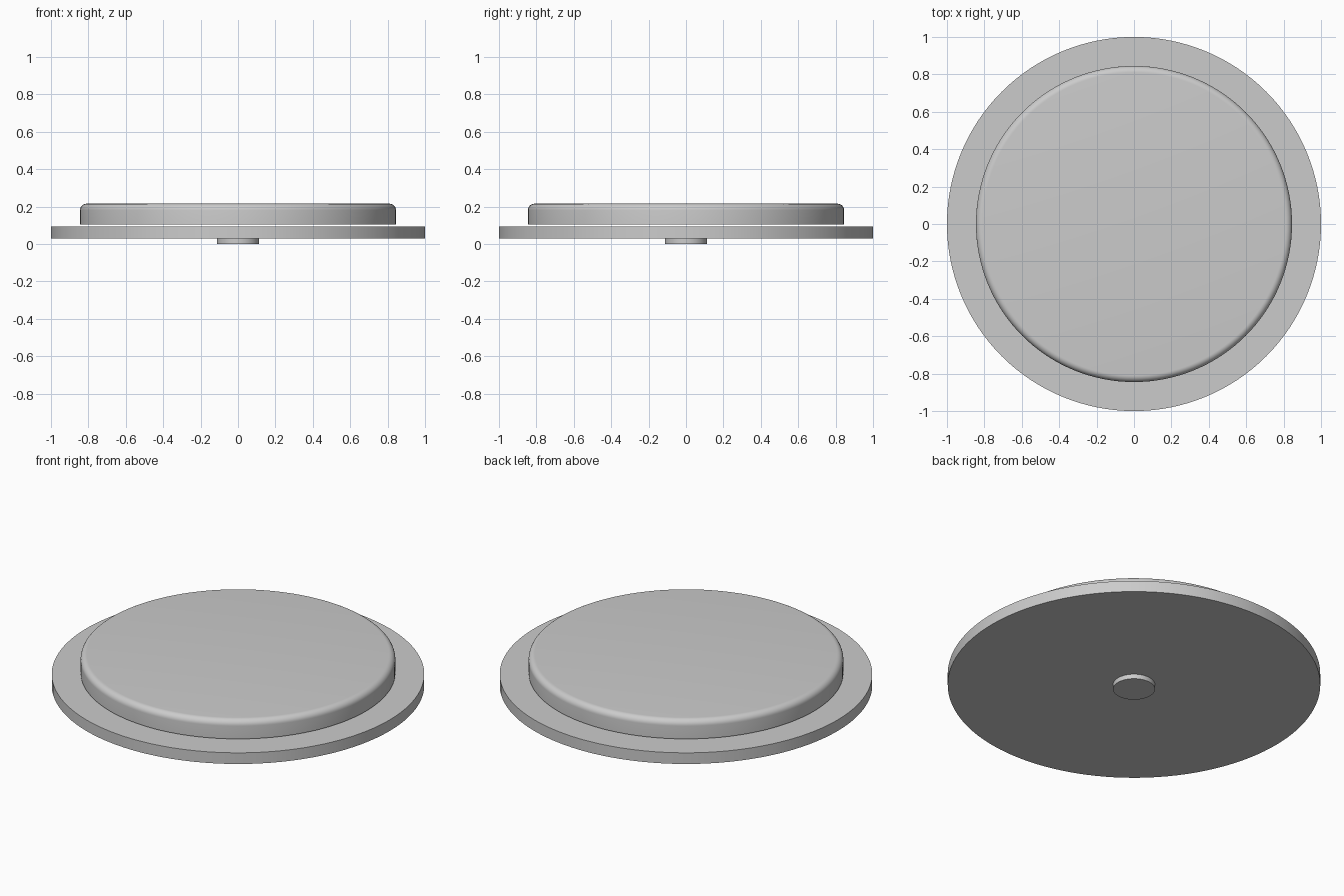
import bpy
import bmesh
import math

cube = bpy.data.objects.get("Cube")
if cube:
    bpy.data.objects.remove(cube, do_unlink=True)

grey = bpy.data.materials.new("light_grey")
grey.use_nodes = True
COLOUR = (0.6, 0.6, 0.6, 1.0)
grey.diffuse_color = COLOUR
grey.node_tree.nodes["Principled BSDF"].inputs["Base Color"].default_value = COLOUR


def disc(name, radius, bottom, top, rim=0.0):
    """Solid round plate, with an optional rounded upper rim."""
    bm = bmesh.new()
    bmesh.ops.create_cone(bm, cap_ends=True, segments=128, radius1=radius,
                          radius2=radius, depth=top - bottom)
    if rim:
        edges = [e for e in bm.edges if all(v.co.z > 0 for v in e.verts)]
        bmesh.ops.bevel(bm, geom=edges, offset=rim, segments=8,
                        profile=0.5, affect='EDGES')
    mesh = bpy.data.meshes.new(name)
    bm.to_mesh(mesh)
    bm.free()
    mesh.materials.append(grey)
    obj = bpy.data.objects.new(name, mesh)
    obj.location.z = (bottom + top) / 2
    bpy.context.collection.objects.link(obj)
    bpy.ops.object.select_all(action='DESELECT')
    obj.select_set(True)
    bpy.context.view_layer.objects.active = obj
    bpy.ops.object.shade_smooth_by_angle(angle=math.radians(30))
    return obj


# Small foot under the centre, wide base plate, raised disc just above it
disc("centre_foot", 0.113, 0.0, 0.03)
disc("base_plate", 1.0, 0.028, 0.094)
disc("upper_disc", 0.845, 0.104, 0.215, rim=0.035)
